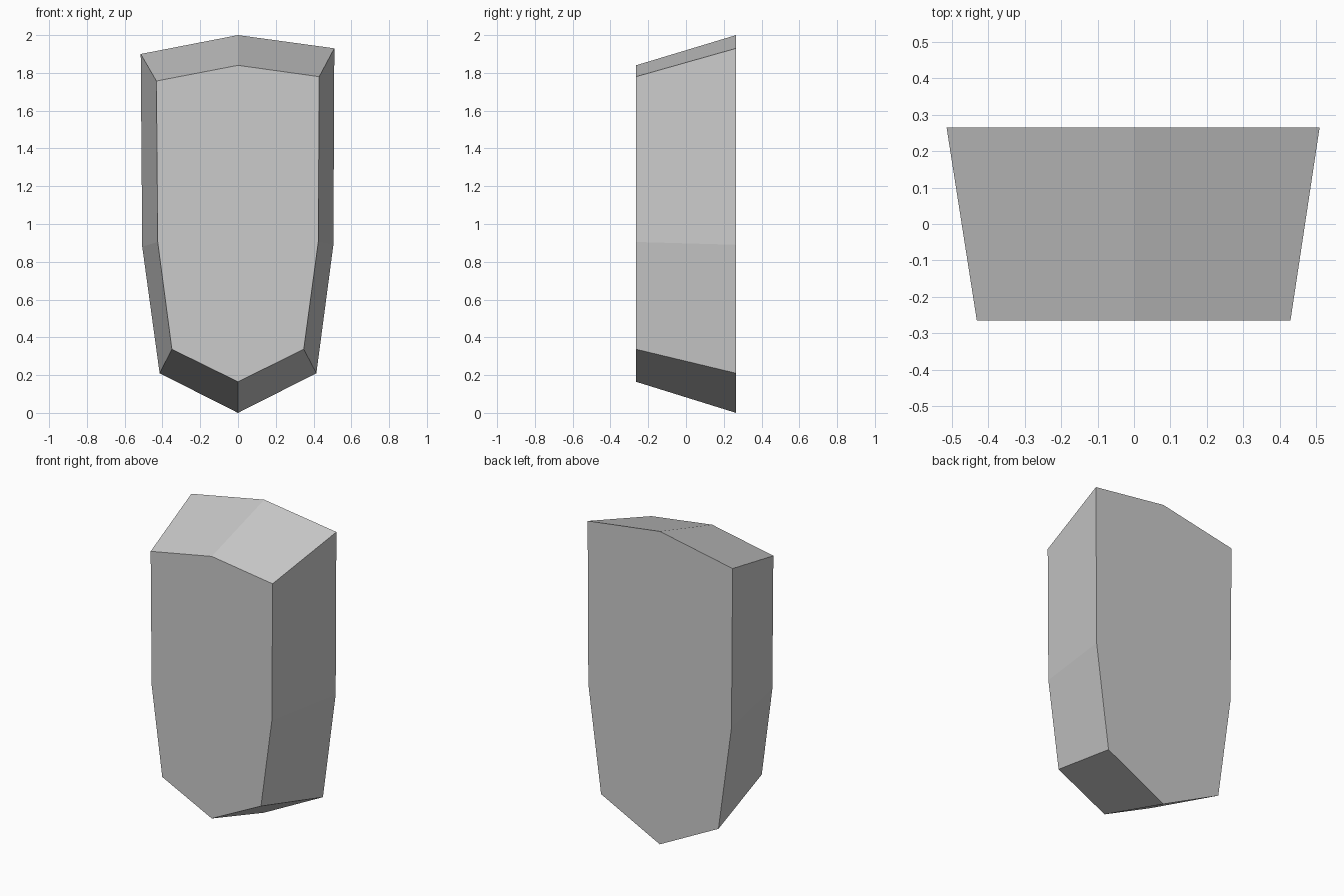
import bpy
import bmesh

cube = bpy.data.objects.get("Cube")
if cube:
    bpy.data.objects.remove(cube, do_unlink=True)

# Single flat grey
grey = bpy.data.materials.new("light_grey")
grey.use_nodes = True
colour = (0.6, 0.6, 0.6, 1)
grey.diffuse_color = colour
grey.node_tree.nodes["Principled BSDF"].inputs["Base Color"].default_value = colour

# Shield outlines (x, z), from the bottom tip around the left side to the right
back_outline = [(0, 0), (0.415, 0.21), (0.505, 0.89), (0.51, 1.93),
                (0, 2), (-0.515, 1.9), (-0.507, 0.88), (-0.415, 0.21)]
front_outline = [(0, 0.165), (0.348, 0.337), (0.425, 0.905), (0.43, 1.78),
                 (0, 1.84), (-0.432, 1.757), (-0.425, 0.905), (-0.35, 0.337)]
HALF_DEPTH = 0.265

# Tapered block: two caps joined by a ring of sides
bm = bmesh.new()
front = [bm.verts.new((x, -HALF_DEPTH, z)) for x, z in front_outline]
back = [bm.verts.new((x, HALF_DEPTH, z)) for x, z in back_outline]
bm.faces.new(front)
bm.faces.new(back[::-1])
for i in range(len(front)):
    j = (i + 1) % len(front)
    bm.faces.new((front[i], back[i], back[j], front[j]))
bmesh.ops.recalc_face_normals(bm, faces=bm.faces)

mesh = bpy.data.meshes.new("shield_block")
bm.to_mesh(mesh)
bm.free()
mesh.materials.append(grey)
bpy.context.collection.objects.link(bpy.data.objects.new("shield_block", mesh))
